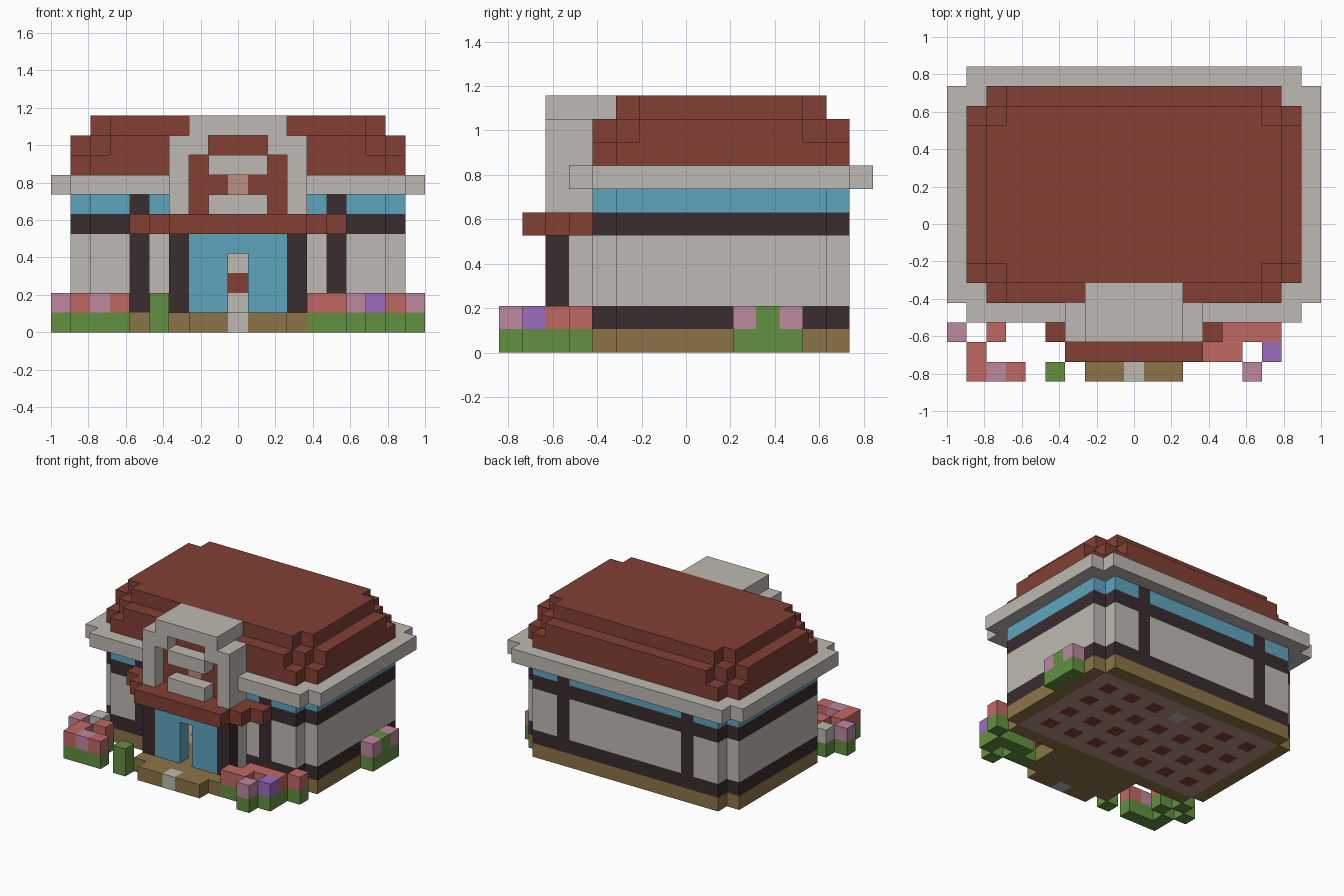
import bpy, bmesh
from mathutils import Vector

if "Cube" in bpy.data.objects:
    bpy.data.objects.remove(bpy.data.objects["Cube"])

U = 2 / 19                      # edge of one block
COLORS = {"stone": "BEB9B2", "roof_red": "824034", "glass_blue": "5EA4BE",
          "dark_timber": "3A2C2E", "earth_brown": "8C7448", "leaf_green": "629040",
          "petal_pink": "BE88A0", "petal_coral": "C06864", "petal_purple": "9E6CC0",
          "clay_tan": "BA9084"}


def linear(hexcode):
    vals = [int(hexcode[n:n + 2], 16) / 255 for n in (0, 2, 4)]
    return [v / 12.92 if v <= 0.04045 else ((v + 0.055) / 1.055) ** 2.4 for v in vals] + [1]


mats = {}
for name, code in COLORS.items():
    m = bpy.data.materials.new(name)
    m.use_nodes = True
    m.diffuse_color = linear(code)
    bsdf = m.node_tree.nodes["Principled BSDF"]
    bsdf.inputs["Base Color"].default_value = linear(code)
    bsdf.inputs["Roughness"].default_value = 0.9
    mats[name] = m

cells = {}                      # (i, j, k) -> (part, color)


def fill(part, color, xs, ys, zs):
    """Fill an inclusive range of blocks; a part of None carves it out."""
    rng = lambda r: range(r, r + 1) if isinstance(r, int) else range(r[0], r[1] + 1)
    for i in rng(xs):
        for j in rng(ys):
            for k in rng(zs):
                if part:
                    cells[i, j, k] = (part, color)
                else:
                    cells.pop((i, j, k), None)


def notched(part, color, xs, ys, zs, steps=1):
    """A slab whose corners are cut back in a staircase."""
    for s in range(steps + 1):
        t = steps - s
        fill(part, color, (xs[0] + s, xs[1] - s), (ys[0] + t, ys[1] - t), zs)


# base, walls and window band
notched("base", "earth_brown", (1, 17), (4, 14), 0)
fill("base", "earth_brown", (6, 12), (1, 3), 0)
fill("base", "earth_brown", (7, 11), 0, 0)
fill("doorstep", "stone", 9, 0, 0)
for color, zs in (("dark_timber", 1), ("stone", (2, 4)), ("dark_timber", 5), ("glass_blue", 6)):
    part = "windows" if color == "glass_blue" else "walls"
    notched(part, color, (1, 17), (4, 14), zs)
for i in (4, 14):
    for j in (4, 14):
        fill("wall_posts", "dark_timber", i, j, (1, 6))
fill(None, None, (3, 15), (5, 13), (1, 6))
fill(None, None, (2, 16), (6, 12), (1, 6))

# floor with a spotted pattern
fill("floor", "clay_tan", (2, 16), (5, 13), 0)
for i in range(3, 16, 2):
    for j in range(6, 13, 2):
        fill("floor", "roof_red", i, j, 0)
fill("floor", "stone", 9, 12, 0)

# glazed entry with door opening
fill(None, None, (7, 11), 4, (1, 4))
for i in (6, 12):
    fill("entry_sides", "stone", i, 3, (1, 4))
    fill("entry_posts", "dark_timber", i, 2, (1, 4))
fill("entry_glass", "glass_blue", (7, 11), 2, (1, 4))
fill(None, None, 9, 2, (1, 3))
fill("indoor_stand", "stone", 9, 8, (1, 3))
fill("indoor_stand", "roof_red", 9, 8, 2)

# stepped roof
notched("eave", "stone", (0, 18), (3, 15), 7)
notched("roof", "roof_red", (1, 17), (4, 14), 8)
notched("roof", "roof_red", (1, 17), (4, 14), 9, 2)
notched("roof", "roof_red", (2, 16), (5, 13), 10)

# stepped canopy over the entry
for s in range(3):
    fill("canopy", "roof_red", (6 - s, 12 + s), 1 + s, 5)

# gable frame with recessed panel and bars
fill("gable_panel", "roof_red", (7, 11), 3, (6, 9))
fill("gable_panel", "clay_tan", 9, 3, 7)
for i in (6, 12):
    fill("gable_frame", "stone", i, (2, 3), (6, 9))
for i in (7, 11):
    fill("gable_frame", "stone", i, (2, 3), 9)
fill("gable_frame", "stone", (7, 11), (2, 4), 10)
for k in (6, 8):
    fill("gable_bars", "stone", (8, 10), 2, k)

# flower beds: one leaf block with a bloom on top
FLOWERS = {"petal_coral": ((1, 0), (3, 0), (1, 1), (2, 2), (13, 1), (14, 1),
                           (14, 2), (15, 2), (16, 2), (17, 3)),
           "petal_pink": ((2, 0), (0, 2), (15, 0), (18, 10), (18, 12)),
           "petal_purple": ((16, 1),),
           "leaf_green": ((5, 0), (18, 11)),
           "stone": ((1, 3),)}
for color, spots in FLOWERS.items():
    for i, j in spots:
        fill("flower_leaves", "leaf_green", i, j, 0)
        fill("flower_blooms", color, i, j, 1)

# turn each part into a mesh of its exposed block faces
origin = Vector((-1, -8 * U, 0))
for part in sorted({p for p, c in cells.values()}):
    bm = bmesh.new()
    used = []
    for pos, (p, color) in cells.items():
        if p != part:
            continue
        if color not in used:
            used.append(color)
        for axis in range(3):
            for side in (0, 1):
                step = [0, 0, 0]
                step[axis] = 2 * side - 1
                if tuple(a + b for a, b in zip(pos, step)) in cells:
                    continue
                quad = []
                for a, b in ((0, 0), (1, 0), (1, 1), (0, 1)):
                    v = Vector(pos)
                    v[axis] += side
                    v[(axis + 1) % 3] += a
                    v[(axis + 2) % 3] += b
                    quad.append(bm.verts.new(origin + v * U))
                face = bm.faces.new(quad if side else quad[::-1])
                face.material_index = used.index(color)
    bmesh.ops.remove_doubles(bm, verts=bm.verts, dist=U / 100)
    bmesh.ops.dissolve_limit(bm, angle_limit=0.01, verts=bm.verts, edges=bm.edges,
                             delimit={'MATERIAL'})
    mesh = bpy.data.meshes.new(part)
    bm.to_mesh(mesh)
    bm.free()
    for color in used:
        mesh.materials.append(mats[color])
    bpy.context.collection.objects.link(bpy.data.objects.new(part, mesh))
